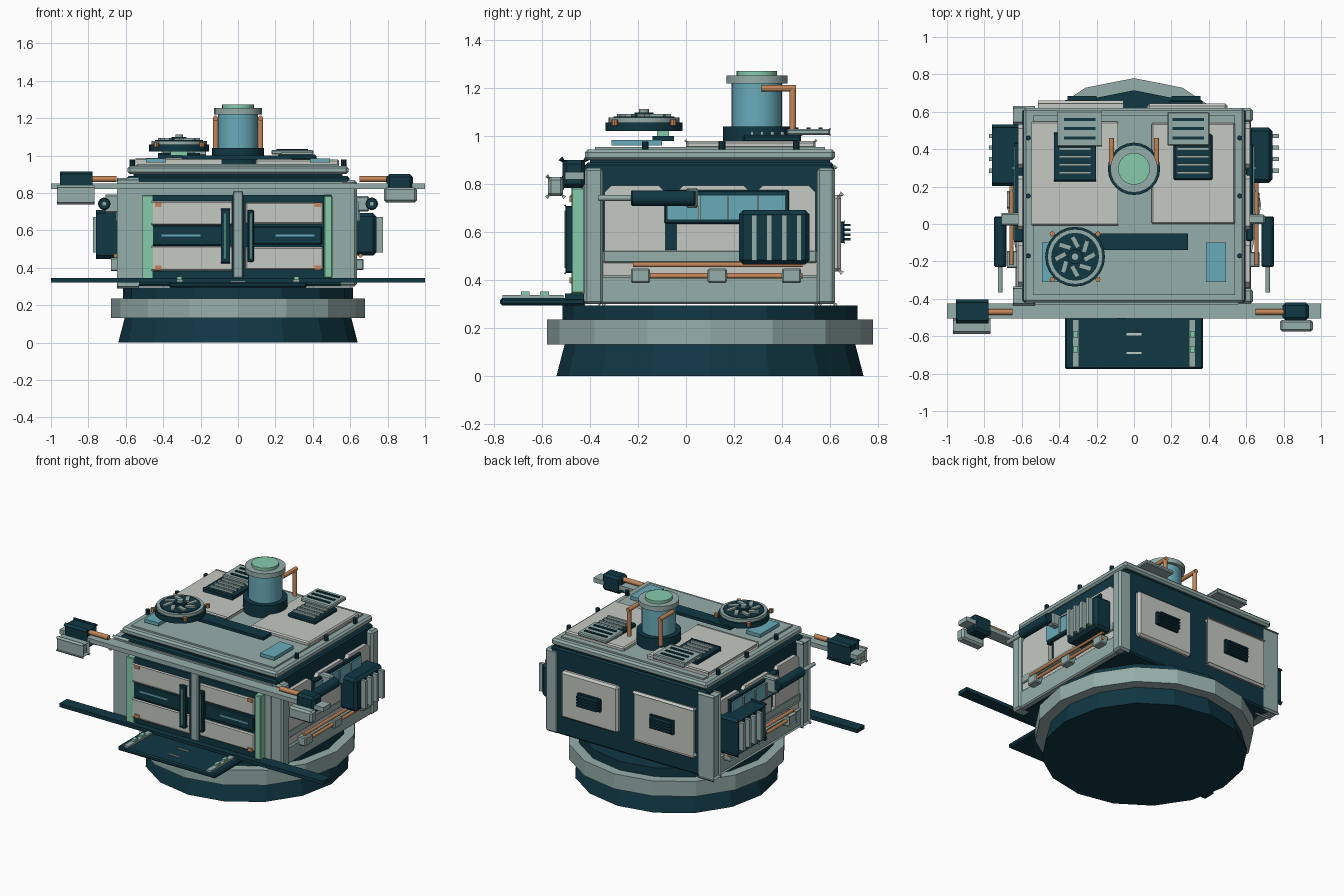
import bpy, bmesh, math
from mathutils import Vector, Matrix

if "Cube" in bpy.data.objects:
    bpy.data.objects.remove(bpy.data.objects["Cube"])


def material(name, r, g, b):
    m = bpy.data.materials.new(name)
    m.diffuse_color = (r, g, b, 1)
    m.use_nodes = True
    m.node_tree.nodes["Principled BSDF"].inputs["Base Color"].default_value = m.diffuse_color
    return m


DARK = material("dark teal", .005, .038, .057)
GREY = material("grey green", .30, .42, .40)
LIGHT = material("pale grey", .56, .58, .54)
MINT = material("mint", .24, .60, .41)
BLUE = material("soft blue", .14, .41, .49)
COPPER = material("copper", .55, .24, .10)


def finish(bm, name, mat, bevel=0.0):
    me = bpy.data.meshes.new(name)
    if bevel:
        bmesh.ops.bevel(bm, geom=bm.edges[:], offset=bevel, segments=1, affect='EDGES')
    bmesh.ops.recalc_face_normals(bm, faces=bm.faces[:])
    bm.to_mesh(me)
    bm.free()
    me.materials.append(mat)
    ob = bpy.data.objects.new(name, me)
    bpy.context.collection.objects.link(ob)
    return ob


def box(name, mat, x, y, z, bevel=0.0, side=1):
    """Box from (min, max) ranges; side=-1 mirrors it across x."""
    bm = bmesh.new()
    bmesh.ops.create_cube(bm, size=1)
    for v in bm.verts:
        v.co = [(a + b) / 2 + c * (b - a) for (a, b), c in zip((x, y, z), v.co)]
        v.co.x *= side
    return finish(bm, name, mat, bevel)


def rod(name, mat, p, q, r, r2=None, n=12, bevel=0.0):
    """Cylinder or cone between two points."""
    p, q = Vector(p), Vector(q)
    d = q - p
    bm = bmesh.new()
    bmesh.ops.create_cone(bm, cap_ends=True, segments=n, radius1=r, radius2=r if r2 is None else r2, depth=d.length)
    rot = Vector((0, 0, 1)).rotation_difference(d).to_matrix().to_4x4()
    bmesh.ops.transform(bm, matrix=Matrix.Translation((p + q) / 2) @ rot, verts=bm.verts[:])
    ob = finish(bm, name, mat, bevel)
    if n >= 20:
        bpy.context.view_layer.objects.active = ob
        bpy.ops.object.select_all(action='DESELECT')
        ob.select_set(True)
        bpy.ops.object.shade_smooth_by_angle(angle=math.radians(31))
    return ob


def disc(name, mat, x, y, z0, z1, r, n=24, r2=None):
    return rod(name, mat, (x, y, z0), (x, y, z1), r, r2, n)


def chamfer_panel(name, mat, side, x, y, z, c):
    """Side wall plate with clipped upper corners."""
    (y0, y1), (z0, z1) = y, z
    pts = [(y0, z0), (y1, z0), (y1, z1 - c), (y1 - c, z1), (y0 + c, z1), (y0, z1 - c)]
    bm = bmesh.new()
    f = bm.faces.new([bm.verts.new((side * x[0], a, b)) for a, b in pts])
    ext = bmesh.ops.extrude_face_region(bm, geom=[f])
    for v in ext["geom"]:
        if isinstance(v, bmesh.types.BMVert):
            v.co.x = side * x[1]
    return finish(bm, name, mat)


# Round base, 16 sides
disc("base_foot", DARK, 0, .1, 0, .135, .64, 16, .605)
disc("base_ring", GREY, 0, .1, .132, .235, .68, 16)
disc("base_collar", DARK, 0, .1, .235, .295, .615, 16)

# Body and roof
box("body_core", DARK, (-.595, .595), (-.42, .615), (.3, .89), .01)
box("roof_slab", GREY, (-.59, .59), (-.42, .62), (.90, .945), .012)
box("roof_neck", DARK, (-.56, .56), (-.4, .6), (.86, .91))
box("roof_plate", GREY, (-.54, .54), (-.38, .58), (.94, .955))
box("front_header", GREY, (-.56, .56), (-.43, -.4), (.79, .86))
box("front_beam", GREY, (-1, 1), (-.505, -.425), (.82, .85))
box("front_lower_rail", DARK, (-1, 1), (-.505, -.425), (.32, .345))
box("door_post", GREY, (-.028, .028), (-.475, -.41), (.345, .81), .006)

# Entry step
box("step_plate", DARK, (-.37, .37), (-.775, -.42), (.295, .325), .008)
for y in (-.59, -.69):
    box("step_slot", LIGHT, (-.04, .04), (y - .006, y + .006), (.322, .329))

for s in (-1, 1):
    # Step rails
    box("step_rail", GREY, (.295, .33), (-.765, -.51), (.32, .338), 0, s)
    for y in (-.67, -.59):
        box("step_rail_light", MINT, (.3, .325), (y - .018, y + .018), (.335, .352), 0, s)

    # Corner posts and front jambs
    for y in ((-.425, -.345), (.545, .62)):
        box("corner_post", GREY, (.54, .635), y, (.3, .868), .012, s)
    box("front_jamb", GREY, (.5, .55), (-.43, -.40), (.32, .84), 0, s)
    box("door_light_strip", MINT, (.46, .505), (-.478, -.41), (.345, .785), .005, s)

    # Double doors
    box("door", DARK, (.03, .46), (-.465, -.41), (.345, .79), 0, s)
    for name, z in (("upper", (.635, .75)), ("lower", (.39, .51))):
        box("door_panel_" + name, LIGHT, (.04, .455), (-.478, -.455), z, .007, s)
    box("door_middle", DARK, (.08, .45), (-.474, -.455), (.525, .62), .005, s)
    box("door_slit", BLUE, (.2, .41), (-.479, -.47), (.568, .579), 0, s)
    box("door_handle", DARK, (.05, .085), (-.503, -.47), (.43, .71), .006, s)
    box("door_handle_strip", MINT, (.066, .072), (-.507, -.5), (.45, .69), 0, s)
    for z in (.4, .738):
        box("door_bolt", COPPER, (.41, .445), (-.485, -.47), (z - .012, z + .012), 0, s)

    # Beam-end lamps
    box("lamp_housing", DARK, (.795, .935), (-.515, -.42), (.785, .9), .016, s)
    box("lamp_head", GREY, (.78, .957), (-.575, -.512), (.75, .83), .012, s)
    rod("lamp_rod", COPPER, (s * .65, -.47, .875), (s * .81, -.47, .875), .016)

    # Side wall: sill, panels, frame
    box("side_sill", GREY, (.58, .625), (-.36, .56), (.3, .42), .008, s)
    box("side_lower_panel", LIGHT, (.58, .612), (-.345, .545), (.41, .475), 0, s)
    box("side_ledge", GREY, (.58, .622), (-.345, .545), (.472, .525), .005, s)
    for y in ((-.34, -.085), (-.04, .27), (.29, .54)):
        chamfer_panel("side_panel", LIGHT, s, (.58, .62), y, (.48, .795), .03)
    box("side_window_frame", DARK, (.6, .635), (-.09, .43), (.635, .775), .005, s)
    box("side_window", BLUE, (.62, .645), (-.08, .415), (.65, .755), 0, s)
    for y in (.055, .175, .3):
        box("window_bar", GREY, (.63, .652), (y - .005, y + .005), (.65, .755), 0, s)

    # Side radiator with fins
    box("radiator", DARK, (.61, .74), (.22, .515), (.465, .692), .018, s)
    for i in range(4):
        y = .285 + i * .062
        box("radiator_fin", GREY, (.73, .775), (y - .011, y + .011), (.482, .672), 0, s)

    # Side actuator and bracket
    rod("actuator", DARK, (s * .715, -.23, .742), (s * .715, .04, .742), .034, bevel=.006)
    rod("actuator_rod", GREY, (s * .715, -.365, .742), (s * .715, -.2, .742), .013)
    box("actuator_bracket", GREY, (.61, .7), (.0, .05), (.7, .785), .008, s)

    # Copper pipes along the wall
    for z in (.418, .465):
        rod("side_pipe", COPPER, (s * .655, -.22, z), (s * .655, .485, z), .011)
    for y in (-.19, .13, .44):
        box("pipe_clamp", GREY, (.61, .672), (y - .04, y + .04), (.388, .448), .006, s)

    # Back panels with grilles
    box("back_panel", LIGHT, (.07, .5), (.6, .645), (.435, .755), .014, s)
    box("back_grille", DARK, (.19, .365), (.63, .66), (.555, .645), .004, s)
    for i in range(4):
        z = .57 + i * .02
        box("back_grille_slat", DARK, (.2, .355), (.655, .685), (z - .005, z + .005), 0, s)

    # Roof panels and vents
    box("roof_panel", LIGHT, (.093, .54), (0, .54), (.948, .98), .008, s)
    box("roof_vent", DARK, (.21, .42), (.235, .48), (.975, 1.005), .008, s)
    for i in range(4):
        y = .275 + i * .042
        box("roof_vent_slat", GREY, (.23, .4), (y - .007, y + .007), (1.0, 1.02), 0, s)
    box("vent_lid", GREY, (.178, .403), (.42, .6), (1.005, 1.03), .006, s)
    for i in range(3):
        y = .46 + i * .05
        box("vent_lid_slot", DARK, (.205, .375), (y - .008, y + .008), (1.028, 1.036), 0, s)
    box("roof_blue_plate", BLUE, (.385, .492), (-.31, -.1), (.962, .985), 0, s)
    for y in (-.17, .15, .46):
        disc("roof_bolt", DARK, s * .565, y, .94, .978, .014, 8)

    # Chimney pipes
    rod("chimney_pipe_top", COPPER, (s * .12, .315, 1.2), (s * .12, .459, 1.2), .014)
    rod("chimney_pipe_down", COPPER, (s * .12, .445, 1.02), (s * .12, .445, 1.2), .014)

# Chimney
disc("chimney_base", DARK, 0, .295, .95, 1.04, .14)
disc("chimney_body", BLUE, 0, .295, 1.03, 1.225, .106)
disc("chimney_cap", GREY, 0, .295, 1.22, 1.253, .127)
disc("chimney_lens", MINT, 0, .295, 1.25, 1.272, .085)

# Roof duct
box("roof_duct", DARK, (-.3, .29), (-.14, -.05), (.98, 1.0))
box("duct_light", MINT, (-.36, -.27), (-.12, -.07), (1.0, 1.026))

# Roof fan
FX, FY = -.315, -.175
disc("fan_base", DARK, FX, FY, 1.022, 1.058, .16)
disc("fan_rim", GREY, FX, FY, 1.056, 1.078, .148)
disc("fan_well", DARK, FX, FY, 1.07, 1.083, .128)
disc("fan_hub_plate", DARK, FX, FY, 1.08, 1.098, .04)
disc("fan_hub", GREY, FX, FY, 1.095, 1.113, .02, 12)
for i in range(8):
    blade = box("fan_blade", GREY, (.045, .11), (-.013, .013), (1.078, 1.093))
    a = i * math.tau / 8
    swirl = Matrix.Translation((.08, 0, 0)) @ Matrix.Rotation(.5, 4, 'Z') @ Matrix.Translation((-.08, 0, 0))
    blade.matrix_world = Matrix.Translation((FX, FY, 0)) @ Matrix.Rotation(a, 4, 'Z') @ swirl
for dx in (-.122, .122):
    for dy in (-.122, .122):
        disc("fan_bolt", COPPER, FX + dx, FY + dy, 1.045, 1.07, .014, 8)
